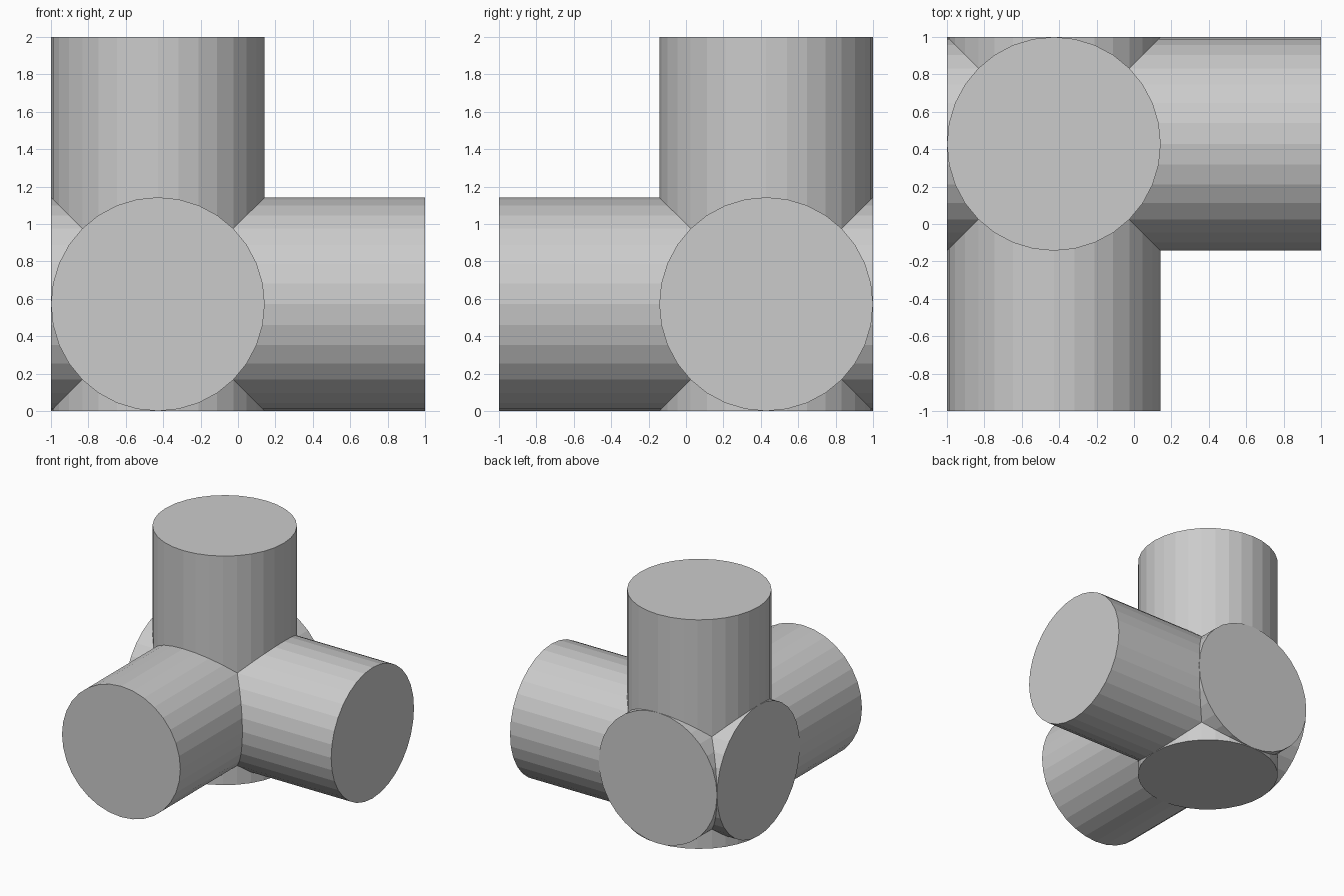
import bpy, bmesh
from mathutils import Matrix

if "Cube" in bpy.data.objects:
    bpy.data.objects.remove(bpy.data.objects["Cube"])

R = 4 / 7            # pipe radius
LENGTH = 2.0
SIDES = 32
CENTRE = (R - 1, 1 - R, R)   # point where the three axes meet


def pipe(name, axis, sign):
    """Solid pipe along an axis, with its short end one radius past the joint."""
    bm = bmesh.new()
    bmesh.ops.create_cone(bm, cap_ends=True, segments=SIDES,
                          radius1=R, radius2=R, depth=LENGTH,
                          matrix=Matrix.Translation((0, 0, LENGTH / 2 - R)))
    # Swap coordinates exactly so the crossing facets line up
    for v in bm.verts:
        a, b, along = (round(c, 5) for c in v.co)
        co = [a, b]
        co.insert(axis, along * sign)
        v.co = co
    bmesh.ops.recalc_face_normals(bm, faces=bm.faces)
    mesh = bpy.data.meshes.new(name)
    bm.to_mesh(mesh)
    bm.free()
    obj = bpy.data.objects.new(name, mesh)
    bpy.context.collection.objects.link(obj)
    return obj


# Upright pipe is the base of the joint
joint = pipe("three_way_pipe_joint", 2, 1)

# Right-pointing and front-pointing pipes are fused into it
for name, axis, sign in (("right_pipe", 0, 1), ("front_pipe", 1, -1)):
    arm = pipe(name, axis, sign)
    union = joint.modifiers.new(name, 'BOOLEAN')
    union.operation = 'UNION'
    union.solver = 'EXACT'
    union.object = arm
    bpy.context.view_layer.objects.active = joint
    bpy.ops.object.modifier_apply(modifier=union.name)
    bpy.data.objects.remove(arm)

# Stand the joint on the ground, centred
joint.data.transform(Matrix.Translation(CENTRE))
